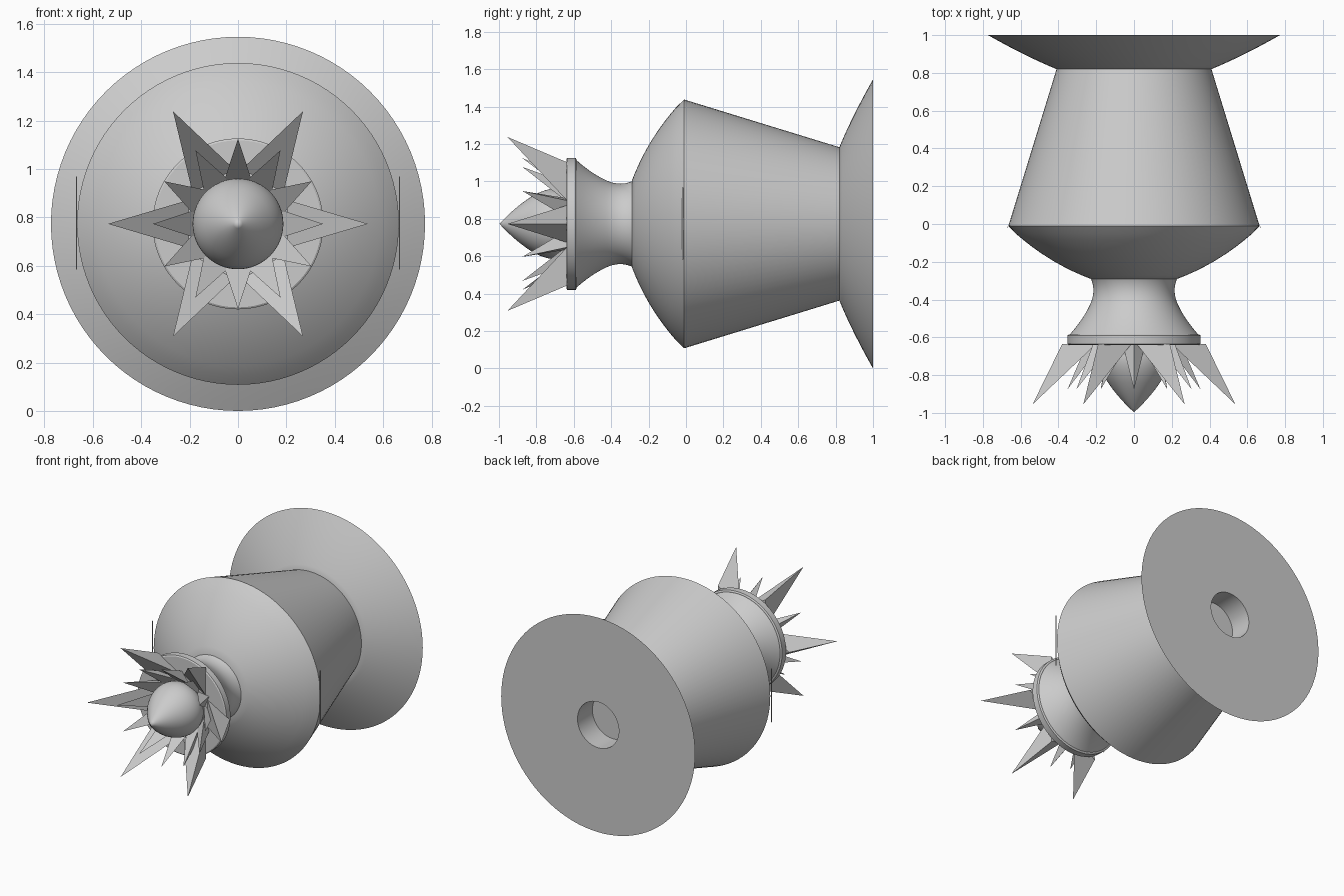
import bpy, bmesh, math
from mathutils import Vector

cube = bpy.data.objects.get("Cube")
if cube:
    bpy.data.objects.remove(cube)

AXIS_Z = 0.773

grey = bpy.data.materials.new("plain_grey")
grey.use_nodes = True
GREY = (0.6, 0.6, 0.6, 1)
grey.diffuse_color = GREY
grey.node_tree.nodes["Principled BSDF"].inputs["Base Color"].default_value = GREY


def finish(name, bm, smooth=True):
    bmesh.ops.remove_doubles(bm, verts=bm.verts, dist=1e-5)
    bmesh.ops.recalc_face_normals(bm, faces=bm.faces)
    mesh = bpy.data.meshes.new(name)
    bm.to_mesh(mesh)
    bm.free()
    mesh.materials.append(grey)
    ob = bpy.data.objects.new(name, mesh)
    bpy.context.collection.objects.link(ob)
    if smooth:
        bpy.ops.object.select_all(action='DESELECT')
        ob.select_set(True)
        bpy.context.view_layer.objects.active = ob
        bpy.ops.object.shade_smooth_by_angle(angle=math.radians(25))
    return ob


def lathe(name, profile, steps=96):
    """Spin (radius, y) points around the lengthwise axis."""
    bm = bmesh.new()
    vs = [bm.verts.new((r, y, AXIS_Z)) for r, y in profile]
    es = [bm.edges.new(pair) for pair in zip(vs, vs[1:])]
    bmesh.ops.spin(bm, geom=vs + es, cent=(0, 0, AXIS_Z), axis=(0, 1, 0),
                   angle=math.tau, steps=steps, use_merge=True)
    return finish(name, bm)


def curve(a, b, c, n=10):
    """Points of a quadratic arc from a to c, pulled towards b."""
    a, b, c = Vector(a), Vector(b), Vector(c)
    return [tuple(a * (1 - t) ** 2 + b * 2 * t * (1 - t) + c * t * t)
            for t in (i / n for i in range(n + 1))]


def spikes(name, angles, tip, ridge, inner):
    """Three-sided spikes, each with a ridge that faces outwards."""
    bm = bmesh.new()
    for deg in angles:
        a = math.radians(deg)
        out = Vector((math.cos(a), 0, math.sin(a)))
        side = Vector((-math.sin(a), 0, math.cos(a)))

        def at(r, w, y):
            return bm.verts.new(out * r + side * w + Vector((0, y, AXIS_Z)))
        top = at(tip[0], 0, tip[1])
        base = [at(ridge, 0, -0.635), at(inner[0], inner[1], -0.635),
                at(inner[0], -inner[1], -0.635)]
        bm.faces.new(base)
        for i in range(3):
            bm.faces.new((top, base[i], base[(i + 1) % 3]))
    return finish(name, bm, smooth=False)


# Main body: tapered barrel with a domed front shoulder
lathe("body", [(0, 0.82), (0.41, 0.82), (0.665, -0.01)]
      + curve((0.665, -0.015), (0.47, -0.2), (0.23, -0.29))[1:] + [(0, -0.29)])

# Flared back plate with a blind hole
lathe("back_plate", [(0, 0.82)] + curve((0.41, 0.82), (0.57, 0.885), (0.773, 1.0))
      + [(0.165, 1.0), (0.165, 0.83), (0, 0.83)])

# Waisted neck and the collar in front of it
lathe("neck", curve((0.23, -0.285), (0.20, -0.35), (0.23, -0.42))
      + curve((0.23, -0.42), (0.265, -0.50), (0.34, -0.585))[1:])
lathe("collar", [(0, -0.585), (0.345, -0.585), (0.353, -0.59),
                 (0.353, -0.635), (0.345, -0.64), (0, -0.64)])

# Pointed bulb in the middle of the crown
lathe("bulb", [(0, -0.62), (0.16, -0.62)] + curve((0.16, -0.62), (0.22, -0.70), (0.15, -0.82))[1:]
      + curve((0.15, -0.82), (0.095, -0.91), (0, -0.997))[1:], 64)

# Crown of long and short spikes
spikes("long_spikes", range(0, 360, 60), (0.537, -0.955), 0.38, (0.2, 0.1))
spikes("short_spikes", range(0, 360, 30), (0.352, -0.875), 0.25, (0.17, 0.06))

# Thin upright strips on both flanks
for label, sign in (("left", 1), ("right", -1)):
    bm = bmesh.new()
    bmesh.ops.create_cube(bm, size=1)
    for v in bm.verts:
        v.co = (v.co.x * 0.004 + sign * 0.668, v.co.y * 0.008 - 0.018,
                v.co.z * 0.385 + AXIS_Z + 0.003)
    finish(label + "_flank_strip", bm, smooth=False)
